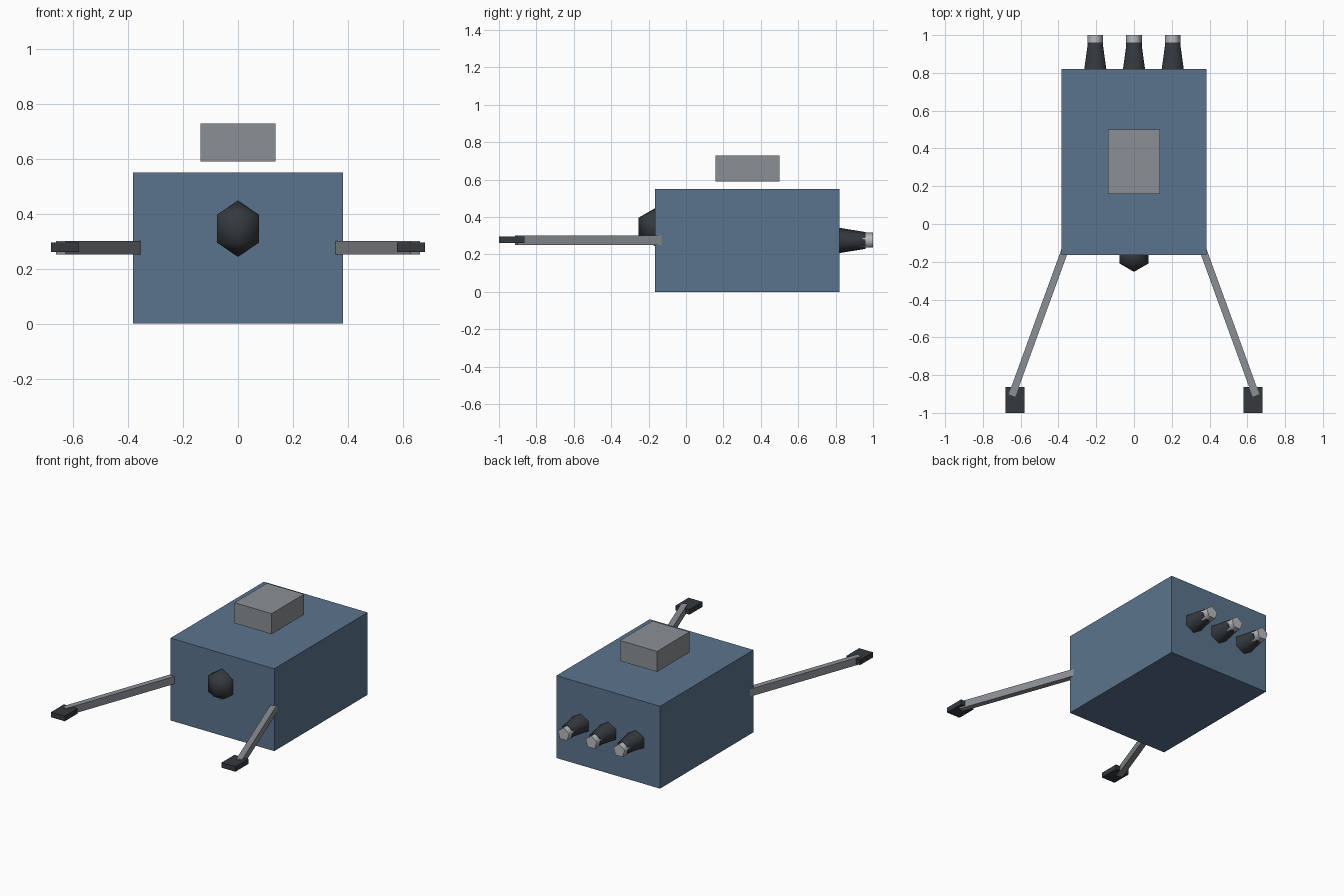
import bpy
import math

cube = bpy.data.objects.get("Cube")
if cube:
    bpy.data.objects.remove(cube, do_unlink=True)


def material(name, r, g, b):
    m = bpy.data.materials.new(name)
    m.use_nodes = True
    m.diffuse_color = (r, g, b, 1)
    m.node_tree.nodes["Principled BSDF"].inputs["Base Color"].default_value = (r, g, b, 1)
    return m


BLUE = material("steel_blue", 0.105, 0.175, 0.27)
GREY = material("mid_grey", 0.26, 0.28, 0.30)
DARK = material("charcoal", 0.035, 0.041, 0.048)
LIGHT = material("light_grey", 0.48, 0.49, 0.51)


def finish(name, mat):
    ob = bpy.context.object
    ob.name = name
    ob.data.materials.append(mat)
    return ob


def box(name, loc, size, mat, turn=0):
    bpy.ops.mesh.primitive_cube_add(size=1, location=loc, rotation=(0, 0, turn))
    ob = finish(name, mat)
    ob.scale = size
    return ob


def nozzle_part(name, x, z, start, end, r1, r2, sides, mat, pitch):
    # Tapered prism lying along the y axis
    bpy.ops.mesh.primitive_cone_add(
        vertices=sides, radius1=r1, radius2=r2, depth=end - start,
        location=(x, (start + end) / 2, z), rotation=(pitch, 0, 0))
    ob = finish(name, mat)
    bpy.ops.object.shade_smooth_by_angle(angle=math.radians(76))
    return ob


# Hull and the block floating above it
box("hull", (0, 0.328, 0.275), (0.766, 0.985, 0.55), BLUE)
box("roof_block", (0, 0.33, 0.66), (0.274, 0.342, 0.137), GREY)

# Faceted nose sensor, half sunk into the front
bpy.ops.mesh.primitive_uv_sphere_add(segments=6, ring_count=3, radius=0.102,
                                     location=(0, -0.165, 0.346))
finish("nose_sensor", DARK)
bpy.ops.object.shade_smooth()

# Splayed arms with flat grippers
for side, label in ((1, "left"), (-1, "right")):
    box(label + "_arm", (side * 0.504, -0.518, 0.276), (0.038, 0.83, 0.05),
        GREY, side * math.radians(20))
    box(label + "_gripper", (side * 0.63, -0.932, 0.278), (0.102, 0.136, 0.034), DARK)

# Row of three rear nozzles
for x, label in ((-0.205, "right"), (0, "middle"), (0.205, "left")):
    nozzle_part(label + "_nozzle", x, 0.275, 0.81, 0.96, 0.069, 0.045, 6,
                DARK, -math.pi / 2)
    nozzle_part(label + "_nozzle_tip", x, 0.274, 0.93, 1.0, 0.044, 0.044, 5,
                LIGHT, math.pi / 2)
